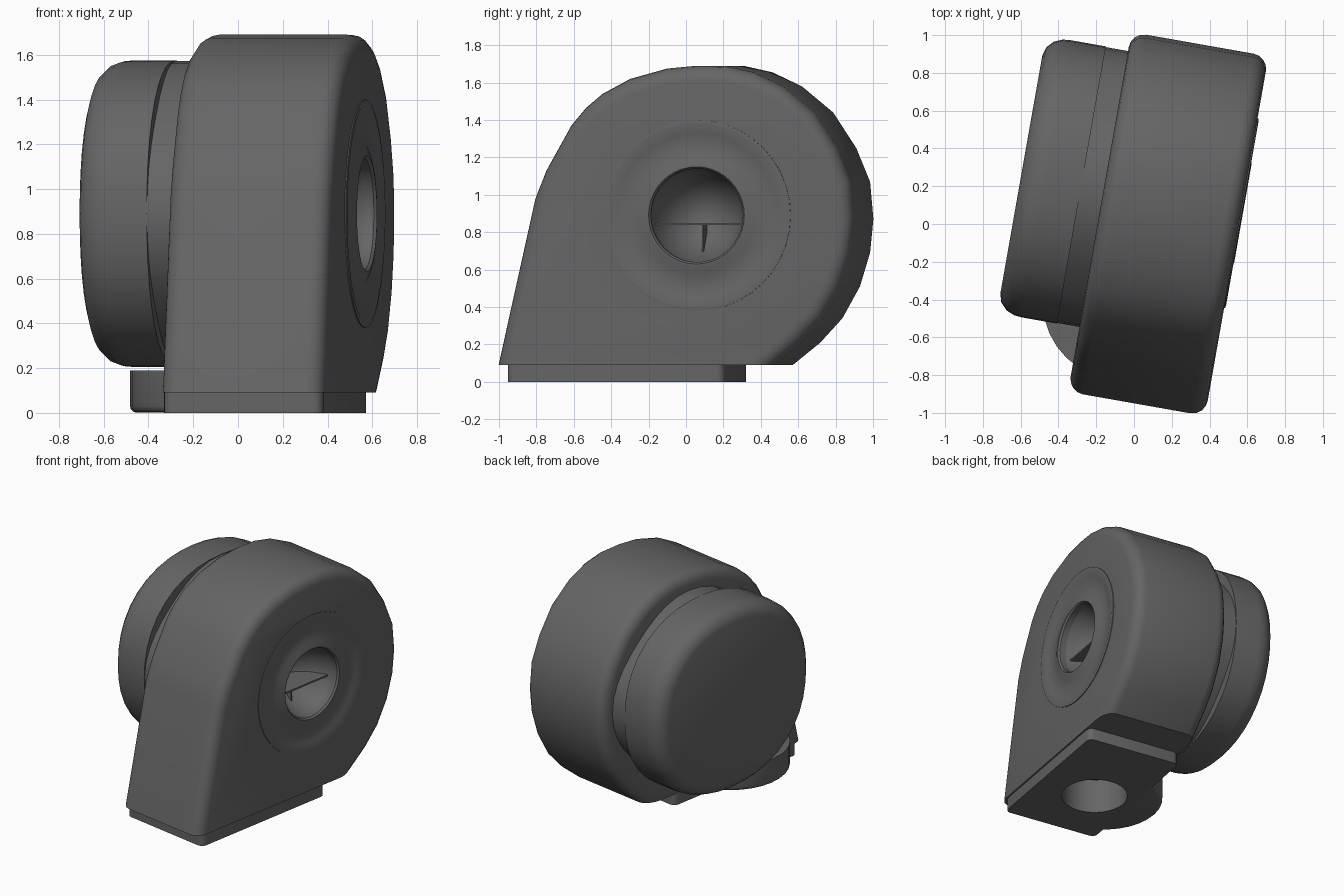
import bpy, bmesh, math
from mathutils import Matrix

if "Cube" in bpy.data.objects:
    bpy.data.objects.remove(bpy.data.objects["Cube"])

TURN = Matrix.Rotation(math.radians(-10), 4, 'Z')   # whole unit is turned slightly
AY, AZ = 0.155, 0.89                                # fan axis position

grey = bpy.data.materials.new("dark_grey")
grey.diffuse_color = (0.13, 0.13, 0.13, 1)
grey.use_nodes = True
grey.node_tree.nodes["Principled BSDF"].inputs["Base Color"].default_value = grey.diffuse_color


def finish(name, bm):
    bmesh.ops.remove_doubles(bm, verts=bm.verts, dist=0.0005)
    bmesh.ops.recalc_face_normals(bm, faces=bm.faces)
    bm.transform(TURN)
    me = bpy.data.meshes.new(name)
    bm.to_mesh(me)
    bm.free()
    me.materials.append(grey)
    ob = bpy.data.objects.new(name, me)
    bpy.context.collection.objects.link(ob)
    return ob


def lathe(name, profile, sy=1.0, sz=1.0, n=40, wobble=0.0, power=2.0, closed=False):
    """Spin (radius, x) points round the fan axis; power above 2 squares the circle."""
    bm = bmesh.new()
    rings = []
    for r, x in profile:
        ring = []
        for i in range(n):
            a = 2 * math.pi * i / n
            c, s = math.cos(a), math.sin(a)
            k = r * (abs(c) ** power + abs(s) ** power) ** (-1 / power)
            k *= 1 - wobble * math.sin(2 * a) ** 2
            ring.append(bm.verts.new((x, AY + sy * k * c, AZ + sz * k * s)))
        rings.append(ring)
    pairs = list(zip(rings, rings[1:]))
    if closed:
        pairs.append((rings[-1], rings[0]))
    for p, q in pairs:
        for i in range(n):
            j = (i + 1) % n
            bm.faces.new((p[i], p[j], q[j], q[i]))
    return finish(name, bm)


def box(name, x0, x1, y0, y1, z0, z1, bevel=0.0):
    bm = bmesh.new()
    bmesh.ops.create_cube(bm, size=1)
    for v in bm.verts:
        v.co = ((x0 + x1) / 2 + v.co.x * (x1 - x0),
                (y0 + y1) / 2 + v.co.y * (y1 - y0),
                (z0 + z1) / 2 + v.co.z * (z1 - z0))
    if bevel:
        up = [e for e in bm.edges if abs(e.verts[0].co.z - e.verts[1].co.z) > 0.01]
        bmesh.ops.bevel(bm, geom=up, offset=bevel, segments=3, profile=0.5, affect='EDGES')
    return finish(name, bm)


def disc(name, x, y, r, z0, z1, n=32, bevel=0.0):
    bm = bmesh.new()
    bmesh.ops.create_cone(bm, cap_ends=True, segments=n, radius1=r, radius2=r, depth=z1 - z0,
                          matrix=Matrix.Translation((x, y, (z0 + z1) / 2)))
    if bevel:
        low = [e for e in bm.edges if max(v.co.z for v in e.verts) < z0 + 0.001]
        bmesh.ops.bevel(bm, geom=low, offset=bevel, segments=3, profile=0.5, affect='EDGES')
    return finish(name, bm)


def cut(ob, cutter):
    m = ob.modifiers.new("cut", 'BOOLEAN')
    m.operation, m.object, m.solver = 'DIFFERENCE', cutter, 'EXACT'
    bpy.context.view_layer.objects.active = ob
    bpy.ops.object.modifier_apply(modifier=m.name)


# snail-shaped fan housing
outline = [(-0.935, 0.09), (-0.735, 0.98), (-0.675, 1.13), (-0.54, 1.37), (-0.46, 1.465),
           (-0.37, 1.54), (-0.22, 1.62), (-0.02, 1.675), (0.14, 1.69), (0.3, 1.688),
           (0.45, 1.655), (0.61, 1.58), (0.78, 1.44), (0.905, 1.25), (0.98, 1.07),
           (0.998, 0.87), (0.98, 0.69), (0.925, 0.51), (0.83, 0.34), (0.71, 0.21), (0.56, 0.09)]
bm = bmesh.new()
sides = [[bm.verts.new((x, y, z)) for y, z in outline] for x in (-0.19, 0.547)]
for s in sides:
    bm.faces.new(s)
n = len(outline)
for i in range(n):
    j = (i + 1) % n
    bm.faces.new((sides[0][i], sides[0][j], sides[1][j], sides[1][i]))
bmesh.ops.recalc_face_normals(bm, faces=bm.faces)
rim = [e for e in bm.edges
       if abs(e.verts[0].co.x - e.verts[1].co.x) < 0.01 and max(v.co.z for v in e.verts) > 0.1]
bmesh.ops.bevel(bm, geom=rim, offset=0.08, segments=4, profile=0.5, affect='EDGES')
housing = finish("fan_housing", bm)

# base plate flush with the housing, and round outlet flange
base = box("base_plate", -0.187, 0.535, -0.88, 0.30, 0.0, 0.13, 0.04)
flange = disc("outlet_flange", 0.0, -0.42, 0.41, 0.001, 0.19, bevel=0.03)

# cut the air inlet and the outlet bore
inlet_cutter = lathe("inlet_cutter", [(0, 0.24), (0.1, 0.26), (0.19, 0.35), (0.235, 0.45),
                                      (0.25, 0.5), (0.505, 0.5), (0.505, 0.7), (0, 0.7)])
outlet_cutter = disc("outlet_cutter", 0.10, -0.38, 0.23, -0.1, 0.26)
for c in (inlet_cutter, outlet_cutter):
    c.hide_render = True
cut(housing, inlet_cutter)
for ob in (housing, base, flange):
    cut(ob, outlet_cutter)
for c in (inlet_cutter, outlet_cutter):
    bpy.data.objects.remove(c)

# inlet ring with a shallow dished face
lathe("inlet_ring", [(0.51, 0.49), (0.51, 0.552), (0.49, 0.555), (0.44, 0.54), (0.38, 0.532),
                     (0.32, 0.54), (0.28, 0.555), (0.26, 0.558), (0.25, 0.545), (0.25, 0.49)],
      closed=True)

# dividers inside the inlet
box("inlet_shelf", 0.23, 0.47, AY - 0.24, AY + 0.24, 0.838, 0.85)
box("inlet_divider", 0.23, 0.36, AY - 0.004, AY + 0.004, 0.68, 0.84)

# motor drum and the grooved neck joining it to the housing
lathe("motor_drum", [(0, -0.633), (0.86, -0.633), (0.92, -0.62), (0.97, -0.585), (0.995, -0.54),
                     (1, -0.50), (1, -0.31), (0, -0.31)], 0.745, 0.685, power=2.2)
lathe("motor_neck", [(0, -0.33), (0.995, -0.33), (0.995, -0.16), (0, -0.16)],
      0.745, 0.685, wobble=0.09, power=2.2)

# smooth shading with crisp edges
bpy.ops.object.select_all(action='DESELECT')
for ob in bpy.context.scene.objects:
    ob.select_set(True)
    bpy.context.view_layer.objects.active = ob
bpy.ops.object.shade_smooth_by_angle(angle=math.radians(35))
